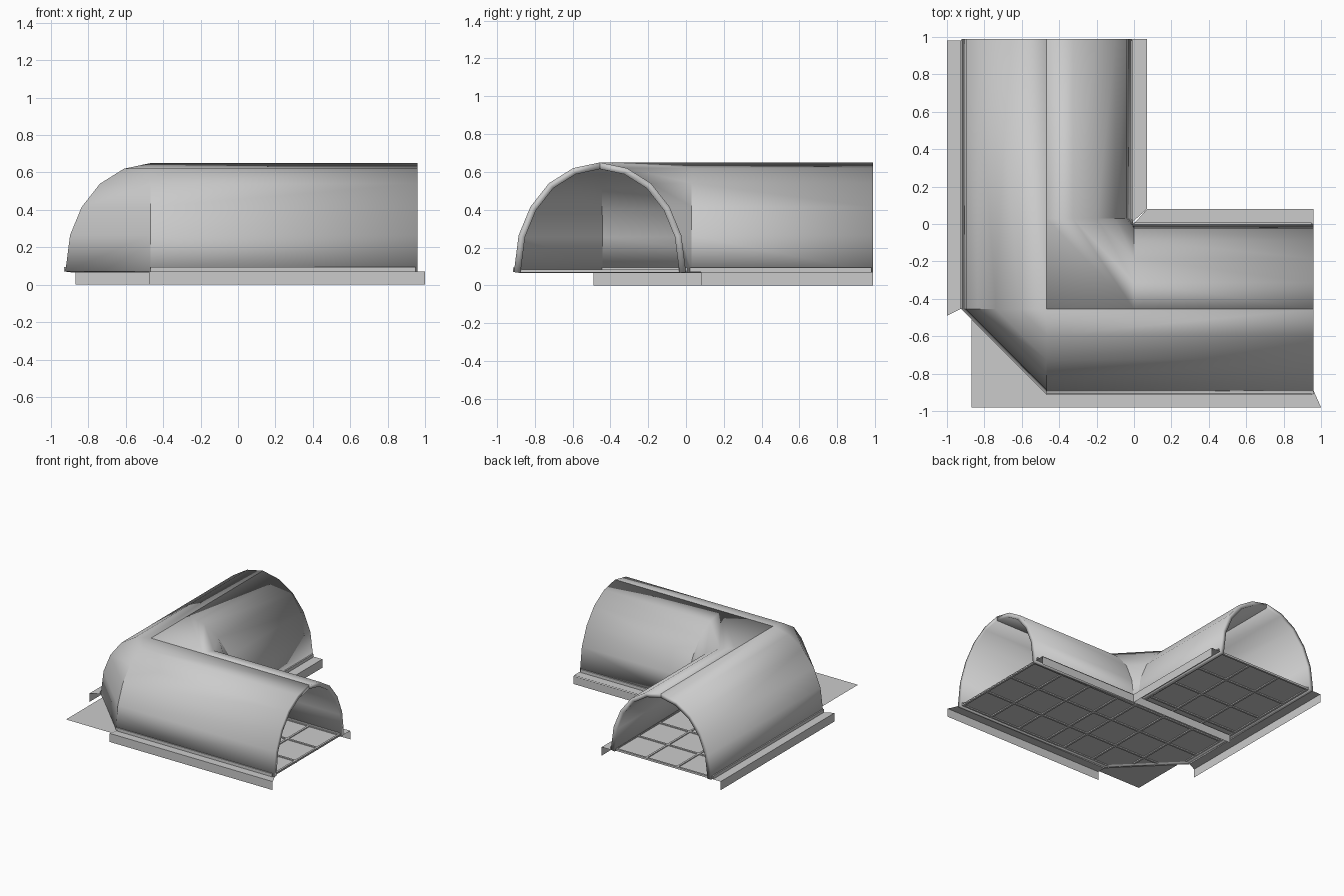
import bpy, bmesh, math

if "Cube" in bpy.data.objects:
    bpy.data.objects.remove(bpy.data.objects["Cube"])

CX, CY = -0.468, -0.455      # centre lines of the two tunnel branches
Y_END, X_END = 0.99, 0.96    # open ends
# half profile: distance from centre line, height
PROFILE = [(0.455, 0.07), (0.43, 0.265), (0.368, 0.415), (0.27, 0.54), (0.142, 0.62), (0, 0.65)]


def add_object(name, bm):
    me = bpy.data.meshes.new(name)
    bm.to_mesh(me)
    bm.free()
    ob = bpy.data.objects.new(name, me)
    bpy.context.collection.objects.link(ob)
    return ob


def box(bm, x0, x1, y0, y1, z0, z1):
    v = [bm.verts.new((x, y, z)) for z in (z0, z1) for x, y in ((x0, y0), (x1, y0), (x1, y1), (x0, y1))]
    for f in ((3, 2, 1, 0), (4, 5, 6, 7), (0, 1, 5, 4), (1, 2, 6, 5), (2, 3, 7, 6), (3, 0, 4, 7)):
        bm.faces.new([v[i] for i in f])


def sheet(bm, *pts):
    bm.faces.new([bm.verts.new(p) for p in pts])


# tunnel shell: outer and inner half arches, each chamfered across the corner
bm = bmesh.new()


def half(sections):
    rows = [[bm.verts.new(s(d, z)) for d, z in PROFILE] for s in sections]
    for a, b in zip(rows, rows[1:]):
        for i in range(len(PROFILE) - 1):
            quad = [a[i], b[i], b[i + 1], a[i + 1]]
            bm.faces.new(quad)
    return rows


half([lambda d, z: (CX - d, Y_END, z), lambda d, z: (CX - d, CY, z),
      lambda d, z: (CX, CY - d, z), lambda d, z: (X_END, CY - d, z)])
inner = half([lambda d, z: (CX + d, Y_END, z), lambda d, z: (CX + d, 0.03, z),
              lambda d, z: (0.0, CY + d, z), lambda d, z: (X_END, CY + d, z)])
crown = bm.verts.new((CX, CY, 0.65))
bm.faces.new([crown, inner[2][-1], inner[1][-1]])
bmesh.ops.remove_doubles(bm, verts=bm.verts, dist=0.001)
bmesh.ops.recalc_face_normals(bm, faces=bm.faces)
bm.normal_update()
if max(bm.faces, key=lambda f: f.calc_center_median().z).normal.z < 0:
    bmesh.ops.reverse_faces(bm, faces=bm.faces)
shell = add_object("tunnel_shell", bm)
mod = shell.modifiers.new("wall", 'SOLIDIFY')
mod.thickness = 0.035
mod.offset = -1
bpy.context.view_layer.objects.active = shell
shell.select_set(True)
bpy.ops.object.shade_smooth_by_angle(angle=math.radians(30))

# foot trim along the base of the arches
bm = bmesh.new()
box(bm, -0.93, -0.885, CY, 0.98, 0.07, 0.095)
box(bm, -0.05, -0.005, 0.02, 0.98, 0.07, 0.095)
box(bm, CX, 0.95, -0.915, -0.87, 0.07, 0.095)
box(bm, 0.0, 0.95, -0.04, 0.007, 0.07, 0.095)
add_object("foot_trim", bm)

# thin ledges with hanging lips
Z = 0.07
bm = bmesh.new()
sheet(bm, (-1, -0.49, Z), (-0.9, -0.44, Z), (-0.9, 0.98, Z), (-1, 0.98, Z))
sheet(bm, (-1, -0.49, 0), (-1, 0.98, 0), (-1, 0.98, Z), (-1, -0.49, Z))
sheet(bm, (-0.02, 0.0, Z), (0.07, 0.08, Z), (0.07, 0.99, Z), (-0.02, 0.99, Z))
sheet(bm, (0.07, 0.08, 0), (0.07, 0.99, 0), (0.07, 0.99, Z), (0.07, 0.08, Z))
sheet(bm, (-0.02, -0.02, Z), (X_END, -0.02, Z), (X_END, 0.08, Z), (0.07, 0.08, Z))
sheet(bm, (-0.87, 0.08, 0), (X_END, 0.08, 0), (X_END, 0.08, 0.066), (-0.87, 0.08, 0.066))
sheet(bm, (-0.475, -0.98, Z), (1, -0.98, Z), (X_END, -0.89, Z), (-0.475, -0.89, Z))
sheet(bm, (-0.475, -0.98, 0), (1, -0.98, 0), (1, -0.98, Z), (-0.475, -0.98, Z))
add_object("ledges", bm)

# flat plate outside the chamfered corner
bm = bmesh.new()
sheet(bm, (-0.87, -0.45, 0.078), (-0.87, -0.98, 0.078), (-0.45, -0.98, 0.078), (-0.45, -0.88, 0.078))
add_object("corner_plate", bm)

# floor sheet following the L shape
bm = bmesh.new()
sheet(bm, *[(x, y, 0.076) for x, y in ((-0.89, 0.97), (-0.89, -0.45), (-0.48, -0.88), (0.95, -0.88),
                                       (0.95, -0.03), (-0.04, -0.03), (-0.04, 0.97))])
bmesh.ops.triangulate(bm, faces=bm.faces)
add_object("floor", bm)

# floor grid bars
bm = bmesh.new()
W = 0.008
for x in (-0.88, -0.6, -0.32, -0.045):
    box(bm, x - W, x + W, -0.44 if x < -0.7 else -0.72 if x < -0.5 else -0.87, 0.97, 0.067, 0.083)
for i in range(4):
    y = 0.97 - 0.28 * i
    box(bm, -0.88, -0.04, y - W, y + W, 0.067, 0.083)
for y in (-0.87, -0.6, -0.32, -0.04):
    box(bm, -0.47 if y < -0.8 else -0.73 if y < -0.5 else -0.88, 0.95, y - W, y + W, 0.067, 0.083)
for i in range(4):
    x = 0.94 - 0.27 * i
    box(bm, x - W, x + W, -0.87, -0.04, 0.067, 0.083)
add_object("floor_grid", bm)
